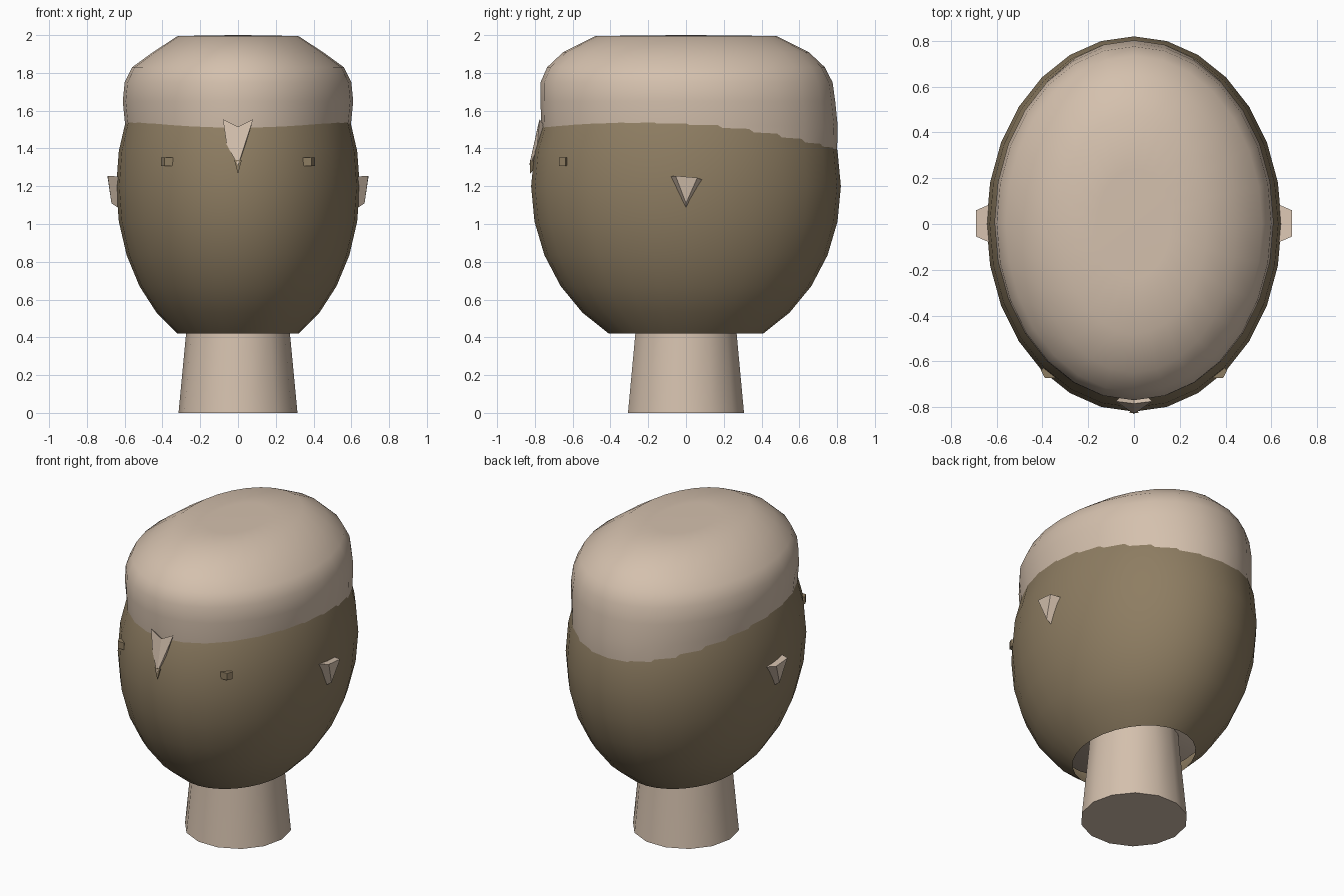
import bpy, bmesh
from math import sin, cos, pi, radians

if "Cube" in bpy.data.objects:
    bpy.data.objects.remove(bpy.data.objects["Cube"])


def material(name, rgb):
    m = bpy.data.materials.new(name)
    m.use_nodes = True
    m.diffuse_color = (*rgb, 1)
    m.node_tree.nodes["Principled BSDF"].inputs["Base Color"].default_value = (*rgb, 1)
    return m


skin = material("pale skin", (0.66, 0.53, 0.42))
brown = material("olive brown", (0.27, 0.205, 0.122))


def finish(name, bm, mat, angle=None, fix=True):
    if fix:
        bmesh.ops.recalc_face_normals(bm, faces=bm.faces)
    mesh = bpy.data.meshes.new(name)
    bm.to_mesh(mesh)
    bm.free()
    ob = bpy.data.objects.new(name, mesh)
    bpy.context.collection.objects.link(ob)
    mesh.materials.append(mat)
    if angle:
        bpy.ops.object.select_all(action="DESELECT")
        ob.select_set(True)
        bpy.context.view_layer.objects.active = ob
        bpy.ops.object.shade_smooth_by_angle(angle=radians(angle))
    return ob


def loft(name, rings, sides, mat, angle, bottom=False, top=False):
    """Stack elliptical rings given as (x radius, y radius, y centre, z), low to high."""
    bm = bmesh.new()
    loops = [[bm.verts.new((rx * cos(2 * pi * i / sides), cy + ry * sin(2 * pi * i / sides), z))
              for i in range(sides)] for rx, ry, cy, z in rings]
    for a, b in zip(loops, loops[1:]):
        for i in range(sides):
            j = (i + 1) % sides
            bm.faces.new((a[i], a[j], b[j], b[i]))
    if bottom:
        bm.faces.new(loops[0][::-1])
    if top:
        bm.faces.new(loops[-1])
    return finish(name, bm, mat, angle, fix=False)


def solid(name, points, faces, mat, mirror=1):
    bm = bmesh.new()
    vs = [bm.verts.new((x * mirror, y, z)) for x, y, z in points]
    for f in faces:
        bm.faces.new([vs[i] for i in f])
    return finish(name, bm, mat)


# Face shell: an ellipsoid open below and above, in 12 degree bands
shell = [(0.645 * cos(t), 0.82 * cos(t), 0, 1.2 + 0.9 * sin(t))
         for t in (radians(d) for d in range(-60, 37, 12))]
loft("face_shell", shell, 28, brown, 60)

# Inner head, bulging out of the shell as the flat-topped crown
loft("crown", [
    (0.39, 0.50, 0, 0.55), (0.56, 0.72, 0, 0.9), (0.59, 0.77, 0.02, 1.28),
    (0.59, 0.775, 0.025, 1.4), (0.597, 0.785, 0.018, 1.52), (0.61, 0.78, 0.01, 1.65),
    (0.60, 0.773, 0.003, 1.75), (0.56, 0.735, 0, 1.83), (0.45, 0.65, 0, 1.91),
    (0.32, 0.48, 0, 1.995), (0.16, 0.24, 0, 1.998), (0.02, 0.03, 0, 2.0)],
    28, skin, 80, bottom=True, top=True)

# Neck
loft("neck", [(0.315, 0.315, 0, 0), (0.275, 0.275, 0, 0.42), (0.26, 0.26, 0, 0.6)],
     14, skin, 40, bottom=True, top=True)

# Nose: notched wedge with a small dark tip
solid("nose", [(-0.08, -0.775, 1.555), (0, -0.785, 1.515), (0.08, -0.775, 1.555),
               (0, -0.83, 1.31), (-0.06, -0.79, 1.42), (0.03, -0.79, 1.39), (0, -0.7, 1.45)],
      [(0, 4, 3, 1), (1, 3, 2), (2, 3, 5), (0, 1, 6), (1, 2, 6),
       (2, 5, 6), (5, 3, 6), (3, 4, 6), (4, 0, 6)], skin)
solid("nose_tip", [(-0.02, -0.825, 1.34), (0.02, -0.825, 1.34), (0, -0.826, 1.265), (0, -0.78, 1.32)],
      [(0, 1, 2), (0, 1, 3), (1, 2, 3), (2, 0, 3)], brown)

# Ears and eyes, one pair each
prism = [(0, 1, 2), (3, 4, 5), (0, 1, 4, 3), (1, 2, 5, 4), (2, 0, 3, 5)]
box = [(0, 1, 2, 3), (4, 5, 6, 7), (0, 1, 5, 4), (1, 2, 6, 5), (2, 3, 7, 6), (3, 0, 4, 7)]
for side, s in (("left", 1), ("right", -1)):
    solid(side + "_ear", [(0.69, -0.055, 1.255), (0.69, 0.06, 1.245), (0.67, 0, 1.11),
                          (0.61, -0.09, 1.25), (0.61, 0.095, 1.23), (0.61, 0, 1.07)],
          prism, skin, s)
    outline = ((0.345, -0.672), (0.39, -0.672), (0.408, -0.637), (0.345, -0.6))
    solid(side + "_eye", [(x, y, z) for z in (1.307, 1.352) for x, y in outline],
          box, brown, s)
